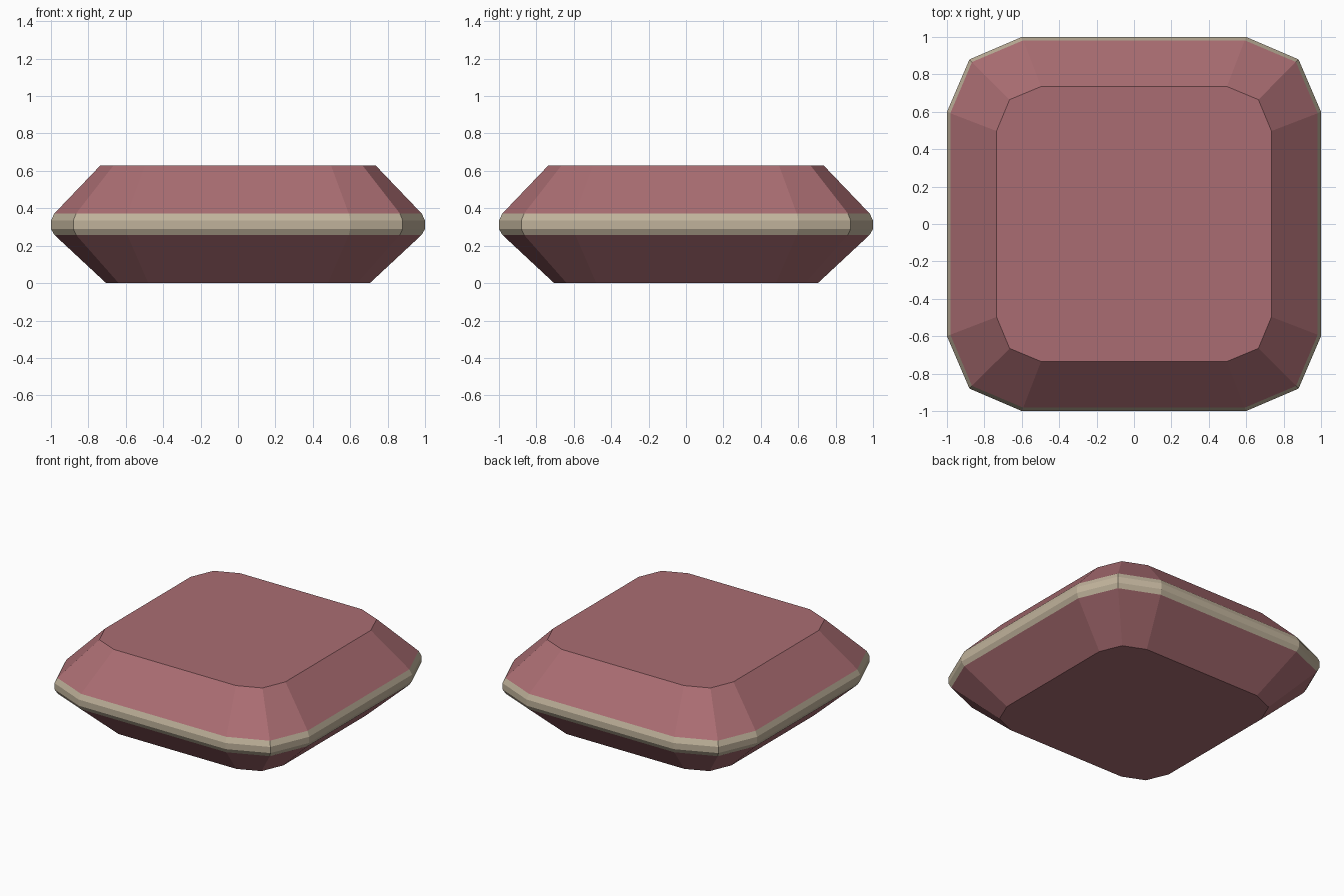
import bpy, bmesh

if "Cube" in bpy.data.objects:
    bpy.data.objects.remove(bpy.data.objects["Cube"])


def material(name, rgb):
    m = bpy.data.materials.new(name)
    m.diffuse_color = (*rgb, 1)
    m.use_nodes = True
    m.node_tree.nodes["Principled BSDF"].inputs["Base Color"].default_value = m.diffuse_color
    return m


red = material("dusty red", (0.40, 0.152, 0.168))
beige = material("beige band", (0.53, 0.45, 0.33))


def outline(a, c, f):
    """Twelve-sided rounded square: half width a, corner point c, flat half length f."""
    quarter = [(a, -f), (a, f), (c, c)]
    pts = []
    for _ in range(4):
        pts += quarter
        quarter = [(-y, x) for x, y in quarter]
    return pts


# height, half width, corner, flat half length of each level
levels = [
    (0.0, 0.705, 0.638, 0.48),
    (0.258, 0.982, 0.866, 0.592),
    (0.29, 1.0, 0.88, 0.60),
    (0.335, 1.0, 0.88, 0.60),
    (0.372, 0.982, 0.866, 0.592),
    (0.63, 0.735, 0.665, 0.497),
]

# Faceted cushion: lower slope, belt, upper slope
bm = bmesh.new()
rings = [[bm.verts.new((x, y, z)) for x, y in outline(a, c, f)]
         for z, a, c, f in levels]
for k, (lo, hi) in enumerate(zip(rings, rings[1:])):
    for i in range(12):
        j = (i + 1) % 12
        face = bm.faces.new((lo[i], lo[j], hi[j], hi[i]))
        face.material_index = 1 if 1 <= k <= 3 else 0

# Flat bottom and top
bm.faces.new(rings[0][::-1])
bm.faces.new(rings[-1])
bmesh.ops.recalc_face_normals(bm, faces=bm.faces)

mesh = bpy.data.meshes.new("cushion_block")
bm.to_mesh(mesh)
bm.free()
mesh.materials.append(red)
mesh.materials.append(beige)
bpy.context.collection.objects.link(bpy.data.objects.new("cushion_block", mesh))
